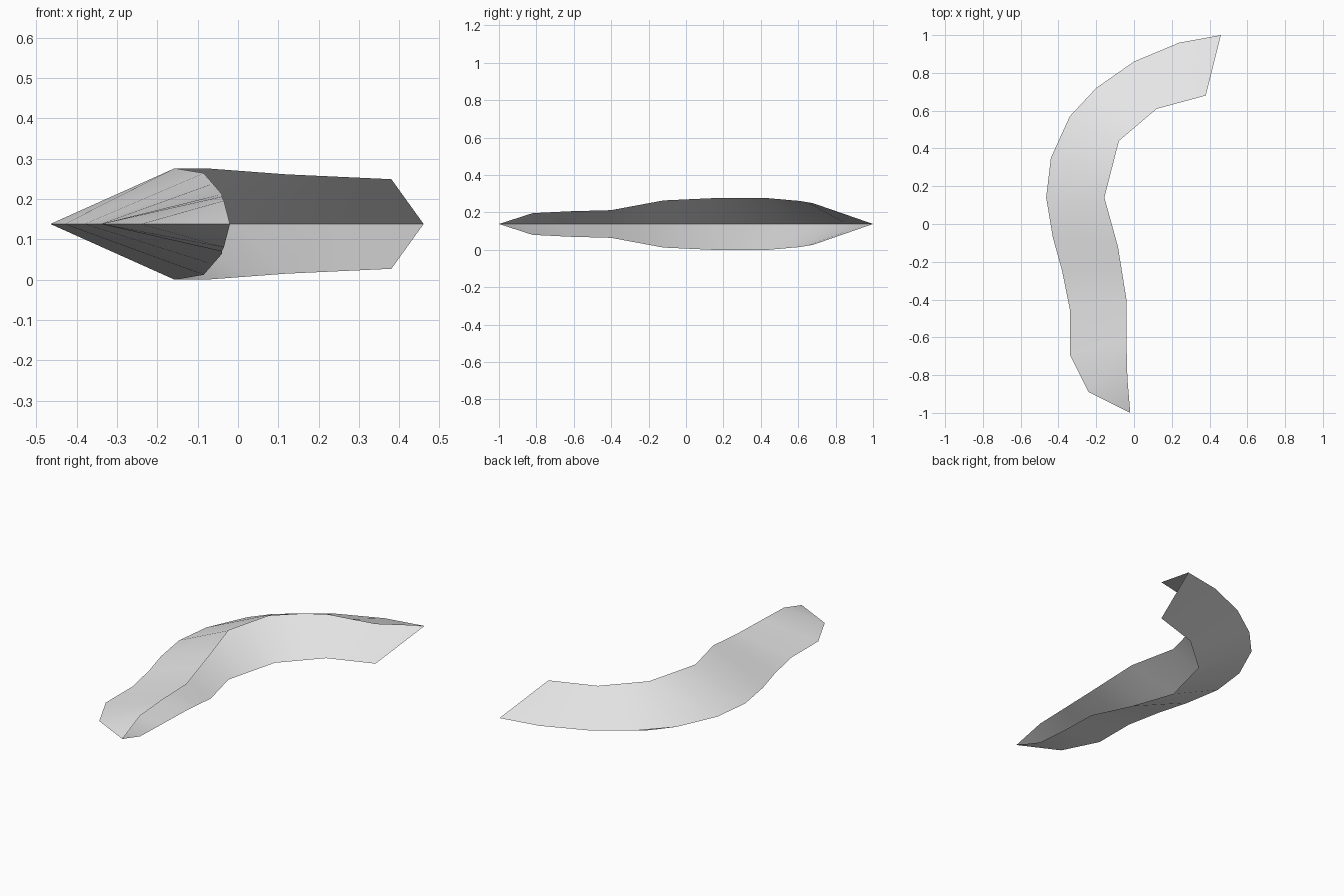
import bpy
import bmesh
import math
from mathutils import Vector

default_cube = bpy.data.objects.get("Cube")
if default_cube:
    bpy.data.objects.remove(default_cube, do_unlink=True)

RIDGE_HEIGHT = 0.138

# Outer ridge of the folded sheet, from the front tip to the back end (x, y)
ridge_path = [
    (-0.02, -1.0), (-0.24, -0.89), (-0.34, -0.69), (-0.34, -0.45),
    (-0.38, -0.25), (-0.43, -0.07), (-0.465, 0.14), (-0.44, 0.35),
    (-0.34, 0.57), (-0.2, 0.72), (0, 0.86), (0.24, 0.96), (0.46, 1),
]
# Inner rim: x, y and its distance above or below the ridge
rim_path = [
    (-0.02, -1.0, 0), (-0.035, -0.82, 0.058), (-0.04, -0.62, 0.068),
    (-0.04, -0.4, 0.074), (-0.085, -0.12, 0.126), (-0.157, 0.14, 0.138),
    (-0.08, 0.44, 0.138), (0.12, 0.61, 0.123), (0.38, 0.68, 0.111),
]
# Position along the rim that each ridge point connects to
rim_stations = [0, 1, 2, 3, 3.5, 4, 5, 5.5, 6, 6.5, 7, 7.5, 8]


def rim_point(station):
    """Interpolate a point along the rim."""
    start = math.floor(station)
    end = math.ceil(station)
    return Vector(rim_path[start]).lerp(Vector(rim_path[end]), station - start)


def make_material(name, colour):
    material = bpy.data.materials.new(name)
    material.use_nodes = True
    material.diffuse_color = colour
    shader = next(n for n in material.node_tree.nodes if n.type == "BSDF_PRINCIPLED")
    shader.inputs["Base Color"].default_value = colour
    return material


def add_panel(bm, ridge, side):
    """Add the strip between the ridge and its upper (1) or lower (-1) rim."""
    rim = [ridge[0]]
    for station in rim_stations[1:]:
        x, y, rise = rim_point(station)
        rim.append(bm.verts.new((x, y, RIDGE_HEIGHT + side * rise)))
    for i in range(len(ridge) - 1):
        corners = [ridge[i], rim[i], rim[i + 1], ridge[i + 1]]
        if i == 0:
            corners.pop(0)  # both edges meet at the front tip
        if side < 0:
            corners.reverse()
        bm.faces.new(corners)


# Curved sheet, folded along its outer ridge and open on the inner side
bm = bmesh.new()
ridge = [bm.verts.new((x, y, RIDGE_HEIGHT)) for x, y in ridge_path]
for side in (1, -1):
    add_panel(bm, ridge, side)
mesh = bpy.data.meshes.new("curved_folded_shell")
bm.to_mesh(mesh)
bm.free()
mesh.materials.append(make_material("light_grey", (0.8, 0.8, 0.8, 1)))

shell = bpy.data.objects.new("curved_folded_shell", mesh)
bpy.context.collection.objects.link(shell)

# Smooth panels with a crisp fold
bpy.ops.object.select_all(action="DESELECT")
shell.select_set(True)
bpy.context.view_layer.objects.active = shell
bpy.ops.object.shade_smooth_by_angle(angle=math.radians(40))
